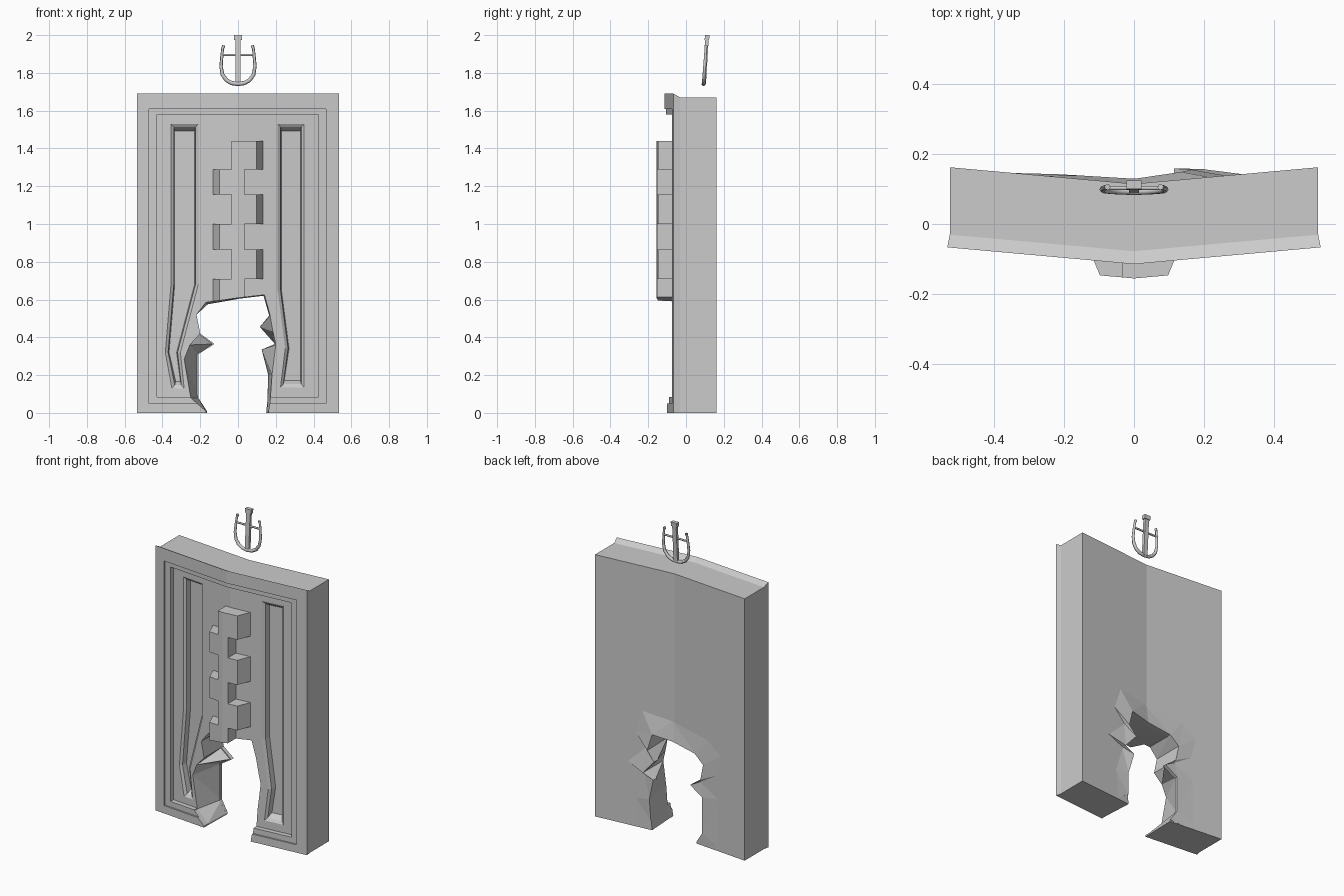
import bpy, bmesh
from mathutils import Vector

if "Cube" in bpy.data.objects:
    bpy.data.objects.remove(bpy.data.objects["Cube"])

BEND = 0.09  # the slab is a shallow V in plan


def loft(name, rings):
    """Closed solid through rings of (y, [(x, z), ...])."""
    bm = bmesh.new()
    vs = [[bm.verts.new((x, y, z)) for x, z in pts] for y, pts in rings]
    n = len(vs[0])
    for a, b in zip(vs, vs[1:]):
        for i in range(n):
            j = (i + 1) % n
            bm.faces.new((a[i], a[j], b[j], b[i]))
    bm.faces.new(vs[0])
    bm.faces.new(vs[-1])
    bmesh.ops.triangulate(bm, faces=[f for f in bm.faces if n > 8])
    bmesh.ops.recalc_face_normals(bm, faces=bm.faces)
    me = bpy.data.meshes.new(name)
    bm.to_mesh(me)
    bm.free()
    ob = bpy.data.objects.new(name, me)
    bpy.context.collection.objects.link(ob)
    return ob


def rect(x0, x1, z0, z1):
    return [(x0, z0), (x1, z0), (x1, z1), (x0, z1)]


def cut(ob, cutter):
    m = ob.modifiers.new("cut", 'BOOLEAN')
    m.operation, m.solver, m.object = 'DIFFERENCE', 'EXACT', cutter
    bpy.context.view_layer.objects.active = ob
    bpy.ops.object.modifier_apply(modifier=m.name)
    bpy.data.objects.remove(cutter)


def bend(ob):
    bm = bmesh.new()
    bm.from_mesh(ob.data)
    bmesh.ops.bisect_plane(bm, geom=bm.verts[:] + bm.edges[:] + bm.faces[:],
                           plane_co=(0, 0, 0), plane_no=(1, 0, 0), dist=1e-5)
    for v in bm.verts:
        v.co.y += BEND * abs(v.co.x)
    bm.to_mesh(ob.data)
    bm.free()


# slab with a slightly flared front lip
slab = loft("slab", [(-.115, rect(-.535, .535, 0, 1.69)),
                     (-.078, rect(-.528, .528, 0, 1.67)),
                     (.115, rect(-.528, .528, 0, 1.67))])

# stepped frame around the recessed panel
cut(slab, loft("frame_cut", [(-.2, rect(-.47, .465, .05, 1.61)),
                             (-.105, rect(-.47, .465, .05, 1.61))]))
cut(slab, loft("panel_cut", [(-.2, rect(-.43, .425, .085, 1.58)),
                             (-.075, rect(-.43, .425, .085, 1.58))]))


# long slots, rows are (z, left x, right x)
def slot_ring(rows, d, e):
    left = [[a + d, z] for z, a, b in rows]
    right = [[b - d, z] for z, a, b in rows]
    for side in (left, right):
        side[0][1] -= e
        side[-1][1] += e
    return left + right[::-1]


slots = [[(1.53, .21, .35), (.65, .21, .35), (.34, .25, .35), (.135, .225, .35)],
         [(1.53, -.355, -.21), (.68, -.355, -.21), (.32, -.385, -.305), (.13, -.35, -.285)]]
for rows in slots:
    cut(slab, loft("slot_cut", [(-.2, slot_ring(rows, 0, 0)), (-.075, slot_ring(rows, 0, 0)),
                                (-.064, slot_ring(rows, .015, .017)),
                                (-.03, slot_ring(rows, .02, .037))]))

# ragged opening: matching front and back outlines
front = [(-.17, -.1), (-.17, .01), (-.25, .08), (-.285, .285), (-.255, .36), (-.2, .42),
         (-.22, .52), (-.17, .585), (.01, .61), (.14, .625), (.17, .515), (.185, .43),
         (.2, .36), (.18, .2), (.17, .06), (.16, 0), (.16, -.1)]
back = [(-.165, -.1), (-.165, .01), (-.21, .08), (-.21, .31), (-.125, .365), (-.2, .42),
        (-.22, .52), (-.16, .575), (.01, .605), (.135, .62), (.165, .515), (.115, .455),
        (.195, .365), (.125, .335), (.16, .2), (.155, .06), (.14, -.1)]


def hole():
    return loft("hole_cut", [(-.3, front), (-.075, front), (.115, back), (.3, back)])


cut(slab, hole())
bend(slab)

# bulged lip of the opening on the back
bulge = [.002, .004, .006, .01, .008, .008, .01, .015, .022, .026, .034, .025, .025, .012, .004]
lip_bm = bmesh.new()
sections = []
for (x, z), h in zip(back[1:16], bulge):
    ox, oz = x * 1.6, max(0, .25 + (z - .25) * 1.35)
    sections.append([lip_bm.verts.new(p) for p in
                     ((x, .1, z), (x, .115 + h, z), (ox, .1145, oz), (ox, .1, oz))])
for a, b in zip(sections, sections[1:]):
    for i in range(4):
        j = (i + 1) % 4
        lip_bm.faces.new((a[i], a[j], b[j], b[i]))
lip_bm.faces.new(sections[0])
lip_bm.faces.new(sections[-1])
bmesh.ops.triangulate(lip_bm, faces=lip_bm.faces[:])
bmesh.ops.recalc_face_normals(lip_bm, faces=lip_bm.faces)
lip_me = bpy.data.meshes.new("torn_lip")
lip_bm.to_mesh(lip_me)
lip_bm.free()
lip = bpy.data.objects.new("torn_lip", lip_me)
bpy.context.collection.objects.link(lip)
bend(lip)

# interlocking teeth, alternating sides
edges = [1.44, 1.288, 1.157, 1.0, .865, .71, .58]
for i, (top, low) in enumerate(zip(edges, edges[1:])):
    s = 1 if i % 2 == 0 else -1
    tooth = loft("tooth", [(-.156, rect(-.035 * s, .098 * s, low, top)),
                           (-.06, rect(-.035 * s, .138 * s, low, top))])
    if i == 5:
        cut(tooth, hole())
    bend(tooth)


# hanging emblem above the slab
def tilt(z):
    return .093 + .06 * (z - 1.73)


def rod(name, pts, r):
    cu = bpy.data.curves.new(name, 'CURVE')
    cu.dimensions, cu.bevel_depth, cu.bevel_resolution = '3D', r, 1
    cu.use_fill_caps = True
    sp = cu.splines.new('POLY')
    sp.points.add(len(pts) - 1)
    for p, (x, z, k) in zip(sp.points, pts):
        p.co = (x, tilt(z), z, 1)
        p.radius = k
    ob = bpy.data.objects.new(name, cu)
    bpy.context.collection.objects.link(ob)


half = [(.08, 1.94, .7), (.085, 1.895, .8), (.09, 1.835, .9), (.082, 1.79, 1),
        (.062, 1.762, 1.05), (.034, 1.746, 1.1)]
rod("hook_arms", [(-x, z, k) for x, z, k in half] + [(0, 1.742, 1.2)] + half[::-1], .01)
rod("crossbar", [(-.083, 1.895, 1), (.083, 1.895, 1)], .006)
for s in (-1, 1):
    rod("arm_tip", [(s * .079, 1.93, .8), (s * .076, 1.945, 1)], .009)


def bar(name, w, d, z0, z1):
    ob = loft(name, [(-d, rect(-w, w, z0, z1)), (d, rect(-w, w, z0, z1))])
    for v in ob.data.vertices:
        v.co.y += tilt(v.co.z) + .003


bar("shaft", .014, .009, 1.74, 1.98)
bar("shaft_cap", .021, .012, 1.974, 2.0)
